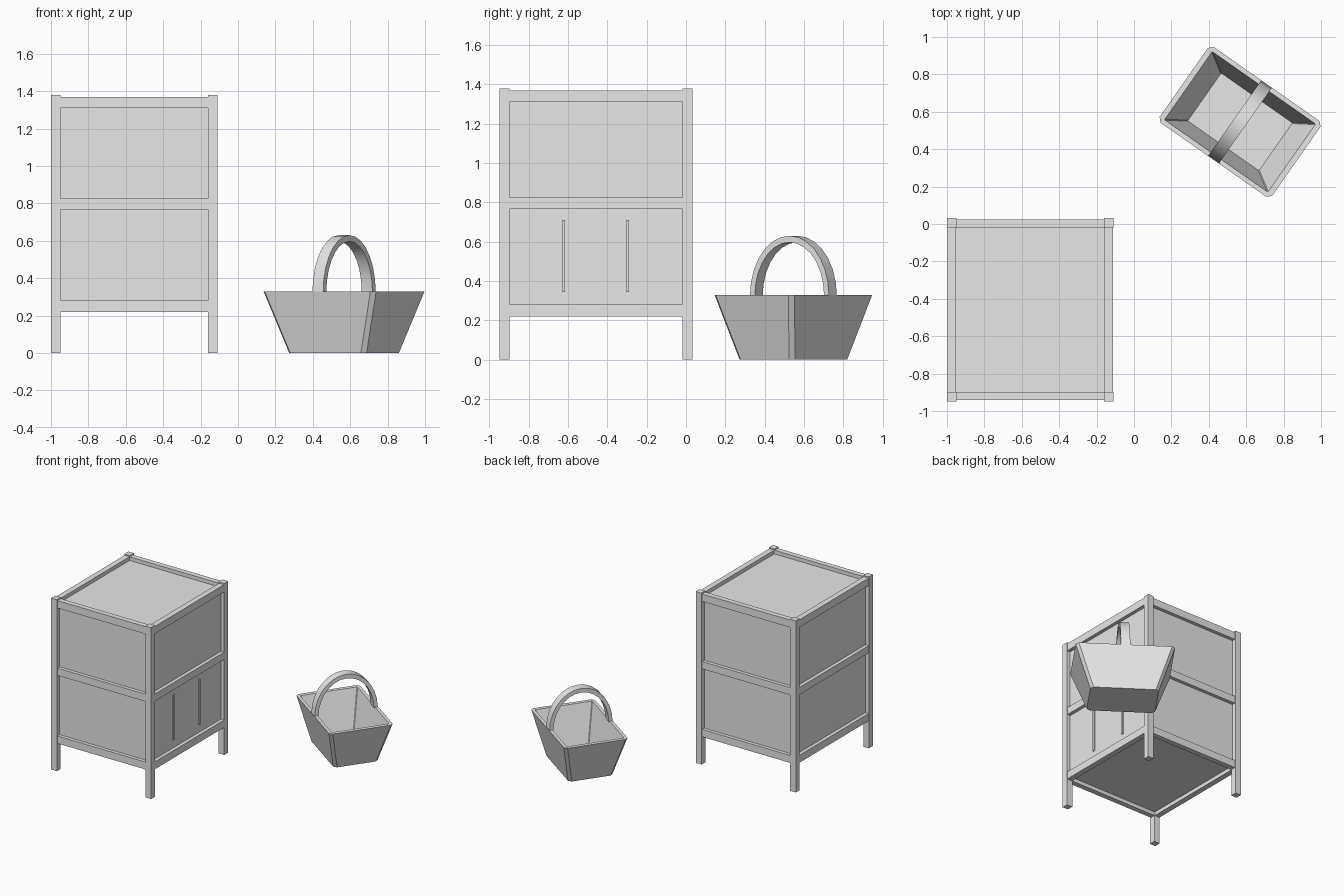
import bpy, bmesh, math
from mathutils import Matrix

if "Cube" in bpy.data.objects:
    bpy.data.objects.remove(bpy.data.objects["Cube"])

grey = bpy.data.materials.new("light grey")
grey.diffuse_color = (0.8, 0.8, 0.8, 1)
grey.use_nodes = True
grey.node_tree.nodes["Principled BSDF"].inputs["Base Color"].default_value = grey.diffuse_color


def finish(name, bm):
    bmesh.ops.recalc_face_normals(bm, faces=bm.faces)
    me = bpy.data.meshes.new(name)
    bm.to_mesh(me)
    bm.free()
    me.materials.append(grey)
    ob = bpy.data.objects.new(name, me)
    bpy.context.collection.objects.link(ob)
    return ob


def box(name, x, y, z):
    """Box from (low, high) pairs on each axis."""
    bm = bmesh.new()
    bmesh.ops.create_cube(bm, size=1)
    for v in bm.verts:
        v.co = [(r[0] + r[1]) / 2 + c * (r[1] - r[0]) for r, c in zip((x, y, z), v.co)]
    return finish(name, bm)


# Cabinet extents
X0, X1, Y0, Y1 = -1.0, -0.11, -0.948, 0.032
LEG, RAIL, INSET = 0.05, 0.045, 0.008

# Four corner posts
for x in (X0, X1 - LEG):
    for y in (Y0, Y1 - LEG):
        box("corner_post", (x, x + LEG), (y, y + LEG), (0, 1.38))

# Three levels of rails on all four sides
for z in ((0.22, 0.28), (0.767, 0.826), (1.31, 1.37)):
    for y in (Y0 + INSET, Y1 - INSET - RAIL + 0.003):
        box("long_rail", (X0 + LEG, X1 - LEG), (y, y + RAIL - 0.003), z)
    for x in (X0 + 0.002, X1 - RAIL - 0.002):
        box("side_rail", (x, x + RAIL), (Y0 + LEG, Y1 - LEG), z)

# Recessed panels on every side, top and bottom
box("cabinet_panels", (X0 + 0.03, X1 - 0.03), (Y0 + 0.036, Y1 - 0.036), (0.25, 1.34))

# Two slim upright strips on the lower right panel
for y in (-0.624, -0.297):
    box("panel_strip", (X1 - 0.032, X1 - 0.022), (y - 0.0075, y + 0.0075), (0.345, 0.71))

# Basket placement
place = Matrix.Translation((0.567, 0.546, 0)) @ Matrix.Rotation(math.radians(-35), 4, 'Z')


def ring(bm, length, width, z, cut):
    """Rectangle with cut corners, counter-clockwise."""
    a, b = length / 2, width / 2
    pts = [(a, b - cut), (a - cut, b), (cut - a, b), (-a, b - cut),
           (-a, cut - b), (cut - a, -b), (a - cut, -b), (a, cut - b)]
    return [bm.verts.new((x, y, z)) for x, y in pts]


# Basket: outer wall, rim, inner wall and floor
bm = bmesh.new()
rings = [ring(bm, 0.505, 0.345, 0, 0.022), ring(bm, 0.735, 0.495, 0.33, 0.022),
         ring(bm, 0.675, 0.445, 0.33, 0.004), ring(bm, 0.465, 0.312, 0.02, 0.004)]
for r, s in zip(rings, rings[1:]):
    for i in range(8):
        j = (i + 1) % 8
        bm.faces.new((r[i], r[j], s[j], s[i]))
bm.faces.new(rings[0])
bm.faces.new(rings[-1])
basket = finish("basket", bm)
basket.matrix_world = place

# Arched handle: flat strap swept over half an ellipse
bm = bmesh.new()
N, HALF = 14, 0.035
sections = []
for i in range(N + 1):
    t = math.pi * i / N
    c, s = math.cos(t), math.sin(t)
    outer, inner = (0.245 * c, 0.325 + 0.305 * s), (0.215 * c, 0.325 + 0.272 * s)
    sections.append([bm.verts.new((x, p[0], p[1])) for x, p in
                     ((-HALF, outer), (HALF, outer), (HALF, inner), (-HALF, inner))])
for r, s in zip(sections, sections[1:]):
    for i in range(4):
        j = (i + 1) % 4
        bm.faces.new((r[i], r[j], s[j], s[i]))
bm.faces.new(sections[0])
bm.faces.new(sections[-1])
handle = finish("basket_handle", bm)
handle.matrix_world = place
bpy.ops.object.select_all(action='DESELECT')
handle.select_set(True)
bpy.context.view_layer.objects.active = handle
bpy.ops.object.shade_smooth_by_angle(angle=math.radians(30))
